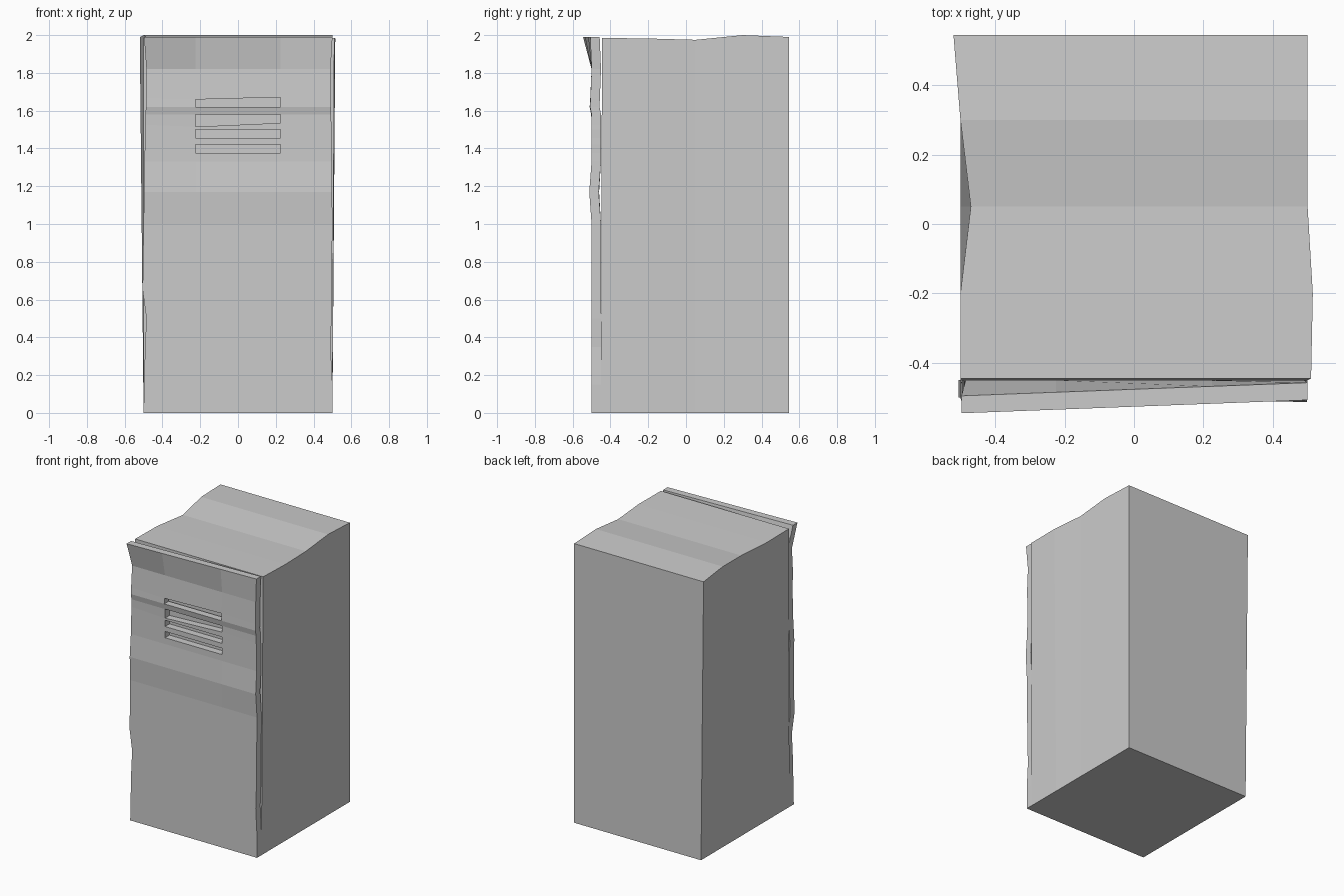
import bpy, bmesh

if "Cube" in bpy.data.objects:
    bpy.data.objects.remove(bpy.data.objects["Cube"])


def make_object(name, bm):
    bmesh.ops.recalc_face_normals(bm, faces=bm.faces)
    mesh = bpy.data.meshes.new(name)
    bm.to_mesh(mesh)
    bm.free()
    obj = bpy.data.objects.new(name, mesh)
    bpy.context.collection.objects.link(obj)
    return obj


# Locker body: straight base, dented top edge (base y, top y, left x, right x, top z)
sections = [(-0.45, -0.445, -0.5, 0.51, 1.985), (-0.2, -0.2, -0.5, 0.515, 1.982),
            (0.05, 0.05, -0.47, 0.5, 1.975), (0.3, 0.3, -0.5, 0.5, 2.0),
            (0.545, 0.545, -0.52, 0.5, 1.99)]
bm = bmesh.new()
rings = []
for yb, yt, xl, xr, zt in sections:
    rings.append([bm.verts.new(p) for p in
                  ((-0.5, yb, 0), (0.5, yb, 0), (xr, yt, zt), (xl, yt, zt))])
for a, b in zip(rings, rings[1:]):
    for i in range(4):
        j = (i + 1) % 4
        bm.faces.new((a[i], a[j], b[j], b[i]))
bm.faces.new(rings[0])
bm.faces.new(rings[-1])
make_object("locker_body", bm)

# Door: rows of (z, left x, right x, left push, right push), battered edges
rows = [(0.0, -0.5, 0.5, 0, 0), (0.15, -0.497, 0.5, 0, 0),
        (0.35, -0.492, 0.49, 0, 0), (0.5, -0.485, 0.495, 0, 0),
        (0.65, -0.505, 0.496, 0, 0), (1.0, -0.5, 0.5, 0, 0),
        (1.17, -0.497, 0.498, 0.01, 0.012), (1.33, -0.495, 0.497, 0, 0),
        (1.375, -0.494, 0.496, 0, 0), (1.42, -0.493, 0.496, 0, 0),
        (1.455, -0.492, 0.495, 0, 0), (1.5, -0.491, 0.495, 0, 0),
        (1.525, -0.49, 0.494, 0, 0), (1.58, -0.489, 0.493, 0.002, 0),
        (1.62, -0.488, 0.492, 0.01, 0.008), (1.665, -0.488, 0.492, 0.007, 0.006),
        (1.82, -0.485, 0.49, 0, 0), (1.99, -0.497, 0.5, 0.045, 0.007)]
slot_rows = (8, 10, 12, 14)
tilts = {12: 0.01, 15: 0.006}
bm = bmesh.new()
layers = []
for base_y in (-0.5, -0.45):
    grid = []
    for r, (z, xl, xr, pl, pr) in enumerate(rows):
        line = []
        for x in (xl, -0.225, 0.225, xr):
            t = (x - xl) / (xr - xl)
            tilt = tilts.get(r, 0) * (1 if x > 0 else -1) if abs(x) < 0.3 else 0
            line.append(bm.verts.new((x, base_y - pl - (pr - pl) * t, z + tilt)))
        grid.append(line)
    layers.append(grid)
front, back = layers
cells = {(r, c) for r in range(len(rows) - 1) for c in range(3)
         if not (c == 1 and r in slot_rows)}
for r, c in cells:
    corners = [(r, c), (r, c + 1), (r + 1, c + 1), (r + 1, c)]
    for g in layers:
        bm.faces.new([g[i][j] for i, j in corners])
    # Walls where the panel or a vent slot ends
    for k, n in enumerate(((r - 1, c), (r, c + 1), (r + 1, c), (r, c - 1))):
        if n not in cells:
            (i, j), (p, q) = corners[k], corners[(k + 1) % 4]
            bm.faces.new((front[i][j], front[p][q], back[p][q], back[i][j]))
make_object("vented_door", bm)
